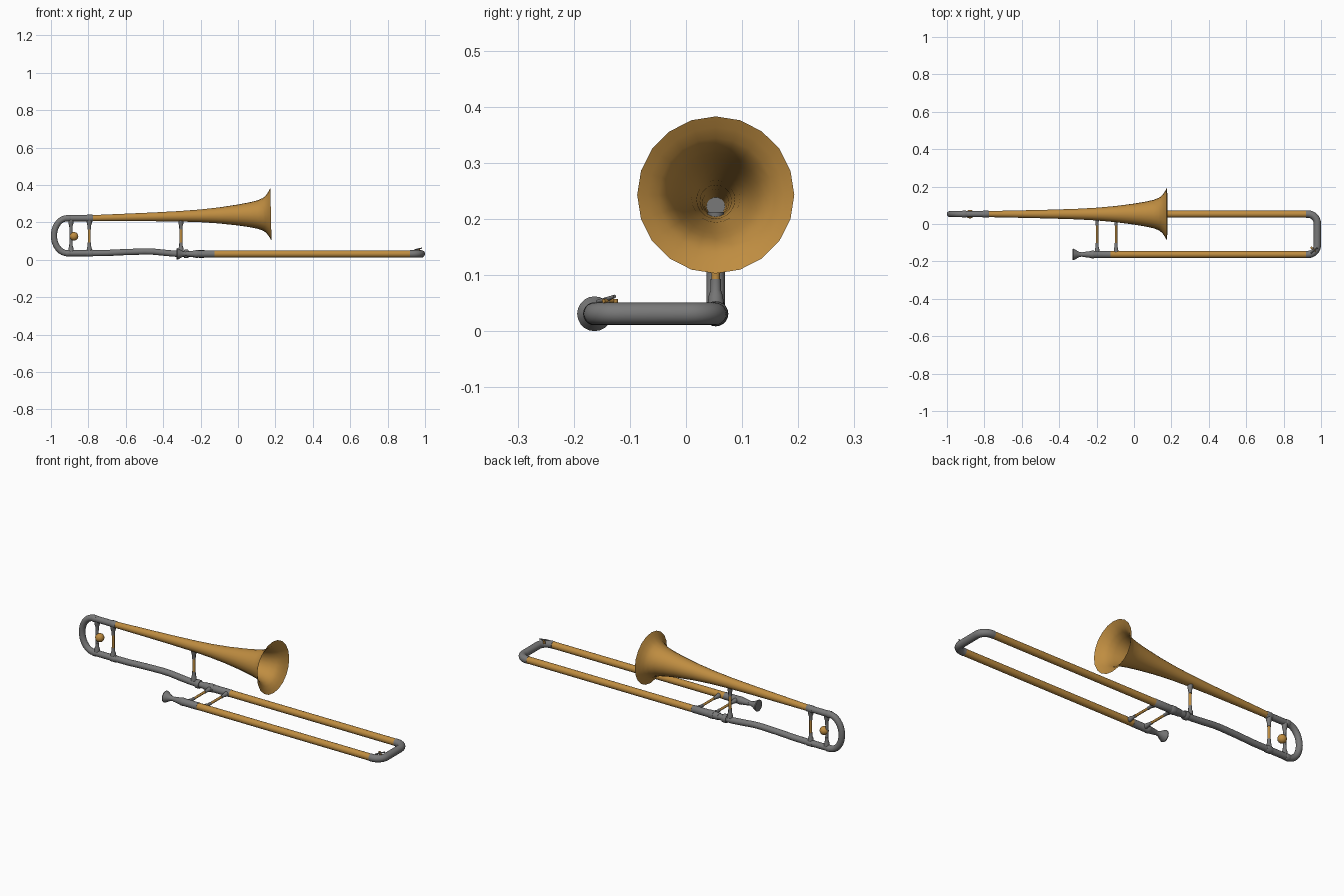
import bpy, math
from mathutils import Vector

cube = bpy.data.objects.get("Cube")
if cube:
    bpy.data.objects.remove(cube, do_unlink=True)


def material(name, rgb):
    m = bpy.data.materials.new(name)
    m.use_nodes = True
    m.diffuse_color = (*rgb, 1)
    m.node_tree.nodes["Principled BSDF"].inputs["Base Color"].default_value = (*rgb, 1)
    return m


BRASS = material("brass", (0.52, 0.265, 0.052))
NICKEL = material("nickel grey", (0.19, 0.19, 0.19))
BACK, FRONT = 0.053, -0.163      # y of the two tube lines
LOW, HIGH = 0.031, 0.222         # z of the slide and of the bell tube
SIDES = 20


def loft(name, points, radii, mat, normal=(0, 1, 0), caps=True):
    """Round tube along a flat path; normal is perpendicular to the path plane."""
    pts, n = [Vector(p) for p in points], Vector(normal)
    if not isinstance(radii, (list, tuple)):
        radii = [radii] * len(pts)
    verts, faces = [], []
    for i, (p, r) in enumerate(zip(pts, radii)):
        t = (pts[min(i + 1, len(pts) - 1)] - pts[max(i - 1, 0)]).normalized()
        side = n.cross(t).normalized()
        for k in range(SIDES):
            a = math.tau * k / SIDES
            verts.append(p + r * (math.cos(a) * n + math.sin(a) * side))
    for i in range(len(pts) - 1):
        for k in range(SIDES):
            a, b = i * SIDES + k, i * SIDES + (k + 1) % SIDES
            faces.append((a, b, b + SIDES, a + SIDES))
    if caps:
        faces.append(tuple(reversed(range(SIDES))))
        faces.append(tuple(range(len(verts) - SIDES, len(verts))))
    mesh = bpy.data.meshes.new(name)
    mesh.from_pydata(verts, [], faces)
    mesh.materials.append(mat)
    ob = bpy.data.objects.new(name, mesh)
    bpy.context.collection.objects.link(ob)
    bpy.ops.object.select_all(action='DESELECT')
    bpy.context.view_layer.objects.active = ob
    ob.select_set(True)
    bpy.ops.object.shade_smooth_by_angle(angle=math.radians(40))
    return ob


def along_x(name, profile, y, z, mat):
    return loft(name, [(x, y, z) for x, r in profile], [r for x, r in profile], mat)


def brace(name, a, b, rod, normal, mid=BRASS):
    """Thin rod with a flared socket at each end."""
    a, b = Vector(a), Vector(b)
    d = (b - a).normalized()
    for label, p, s in (("start", a, d), ("end", b, -d)):
        loft(f"{name}_{label}_socket", [p, p + s * 0.02, p + s * 0.03, p + s * 0.05],
             [rod * 2, rod * 1.7, rod * 1.25, rod * 1.2], NICKEL, normal)
    loft(name + "_rod", [a, b], rod, mid, normal)


def arc(cx, cz, rx, rz, start, end, steps):
    return [(cx + rx * math.cos(math.radians(start + (end - start) * i / steps)),
             cz + rz * math.sin(math.radians(start + (end - start) * i / steps)))
            for i in range(steps + 1)]


# Flared bell, its axis rising slightly towards the rim
bell = [(-0.79, .016), (-0.6, .02), (-0.45, .0235), (-0.31, .028), (-0.2, .034),
        (-0.1, .043), (0, .056), (0.06, .066), (0.105, .076), (0.135, .088),
        (0.152, .102), (0.165, .121), (0.176, .14)]
loft("bell", [(x, BACK, HIGH + 0.0215 * (x + 0.79)) for x, r in bell],
     [r for x, r in bell], BRASS, caps=False)

# Rear bow with the gently raised lower tube
mid_z = (HIGH + 0.035) / 2
path = [(-0.78, HIGH)] + arc(-0.913, mid_z, 0.071, HIGH - mid_z, 90, 270, 18)
path += [(-0.8, .035), (-0.7, .036), (-0.6, .041), (-0.5, .044), (-0.45, .043),
         (-0.38, .036), (-0.32, LOW), (-0.08, LOW)]
loft("rear_bow", [(x, BACK, z) for x, z in path], 0.0165, NICKEL)

# Ferrules where tubes join
for label, x0, x1, z, r in (("upper", -0.81, -0.775, HIGH, .0185),
                            ("lower", -0.81, -0.775, .035, .0185),
                            ("upper_bow", -0.92, -0.895, HIGH, .018),
                            ("lower_bow", -0.92, -0.895, .035, .018),
                            ("neck", -0.29, -0.265, LOW, .0225),
                            ("neck_sleeve", -0.24, -0.08, LOW, .0195),
                            ("neck_collar", -0.21, -0.18, LOW, .0215)):
    along_x(label + "_ferrule", [(x0, r * .92), (x0 + .003, r), (x1 - .003, r), (x1, r * .92)],
            BACK, z, NICKEL)

# Slide tubes
along_x("back_slide_tube", [(-0.08, .0185), (0.925, .0185)], BACK, LOW, BRASS)
along_x("front_slide_tube", [(-0.13, .0185), (0.925, .0185)], FRONT, LOW, BRASS)

# Front slide bow with rounded corners
c = 0.05
bow = [(0.92, BACK)] + arc(0.98 - c, BACK - c, c, c, 90, 0, 8)
bow += arc(0.98 - c, FRONT + c, c, c, 0, -90, 8) + [(0.92, FRONT)]
loft("slide_bow", [(x, y, LOW) for x, y in bow], 0.0197, NICKEL, (0, 0, 1))

# Mouthpiece and its receiver
along_x("mouthpiece", [(-0.3, .006), (-0.322, .024), (-0.326, .028), (-0.328, .03),
                       (-0.324, .031), (-0.32, .029), (-0.307, .022), (-0.295, .015),
                       (-0.28, .0115), (-0.265, .013), (-0.235, .0165), (-0.225, .017)],
        FRONT, LOW, NICKEL)
along_x("mouthpiece_receiver", [(-0.272, .013), (-0.23, .0185), (-0.226, .0205), (-0.215, .0205),
                                (-0.212, .0195), (-0.125, .0195)], FRONT, LOW, NICKEL)

# Braces
for label, x, mat, top in (("bell", -0.305, BRASS, 0.212), ("rear", -0.795, BRASS, 0.212),
                           ("bow", -0.893, NICKEL, 0.212)):
    brace(label + "_brace", (x, BACK, 0.043), (x, BACK, top), 0.0075, (0, 1, 0), mat)
for label, x in (("grip", -0.197), ("slide", -0.096)):
    brace(label + "_brace", (x, FRONT + .012, LOW), (x, BACK - .012, LOW), 0.0065, (0, 0, 1))

# Balance ball on the bow brace
ball = arc(0, 0, 0.023, 0.023, 2, 178, 12)
along_x("balance_ball", [(-0.877 + x, r) for x, r in ball], BACK, 0.125, BRASS)

# Water key on the slide bow
loft("water_key_lever", [(0.945, FRONT + .005, .053), (0.962, FRONT + .022, .057),
                         (0.982, FRONT + .036, .062)], [.003, .004, .003], NICKEL, (0, 0, 1))
loft("water_key_post", [(0.962, FRONT + .022, .04), (0.962, FRONT + .022, .058)], .006, NICKEL)
loft("water_key_pin", [(0.955, FRONT + .032, .054), (0.972, FRONT + .016, .054)],
     .0035, BRASS, (0, 0, 1))
loft("water_key_pad", [(0.95, FRONT + .036, .045), (0.95, FRONT + .036, .057)], .006, BRASS)
